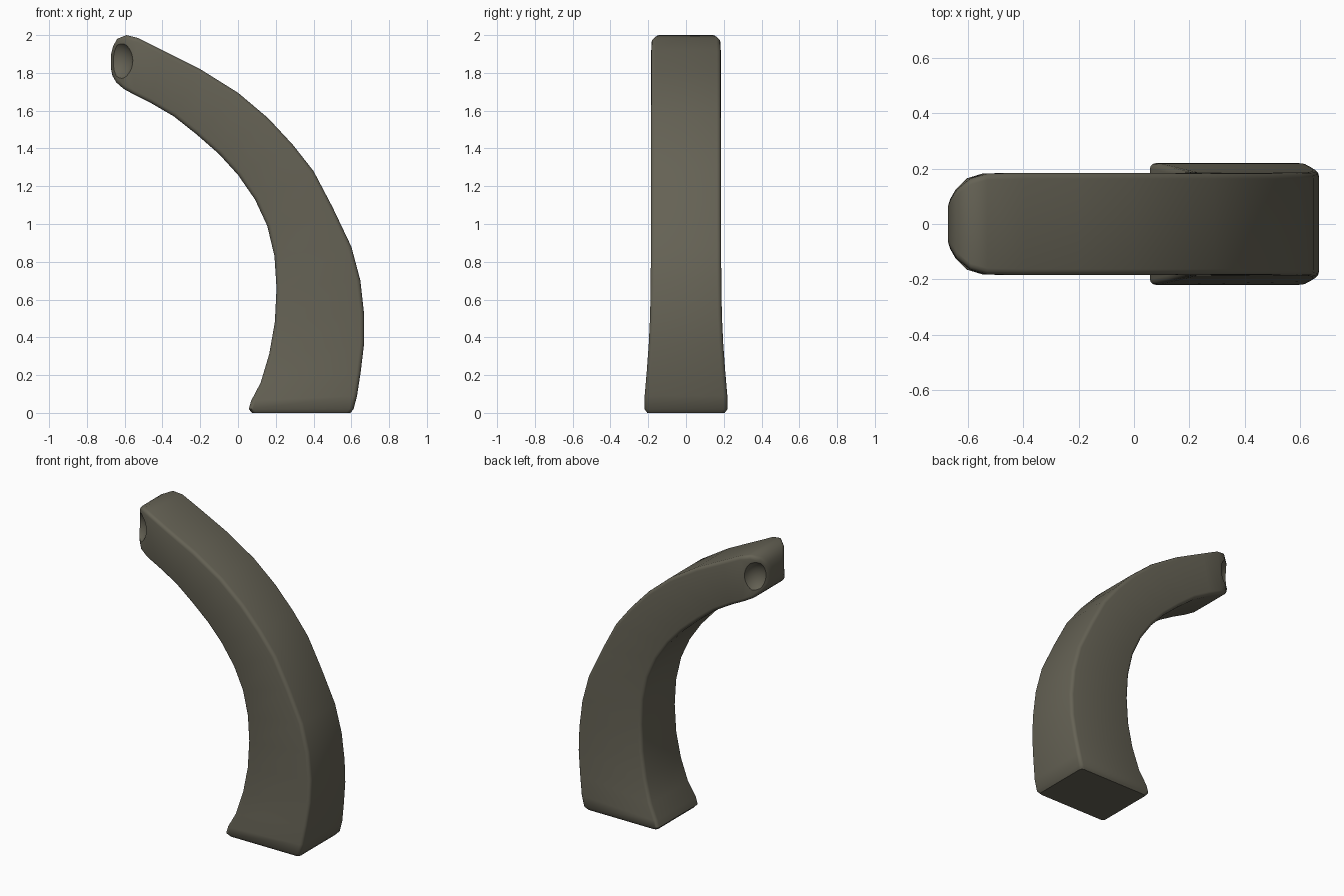
import bpy, bmesh, math
from mathutils import Vector

if "Cube" in bpy.data.objects:
    bpy.data.objects.remove(bpy.data.objects["Cube"])

olive = bpy.data.materials.new("dark olive grey")
olive.diffuse_color = (0.13, 0.122, 0.09, 1)
olive.use_nodes = True
olive.node_tree.nodes["Principled BSDF"].inputs["Base Color"].default_value = olive.diffuse_color

# Cross-sections: inner x, inner z, outer x, outer z, half width
SECTIONS = [
    (0.075, 0.0, 0.595, 0.0, 0.205),
    (0.057, 0.02, 0.612, 0.02, 0.22),
    (0.07, 0.065, 0.63, 0.09, 0.219),
    (0.12, 0.16, 0.65, 0.22, 0.208),
    (0.165, 0.31, 0.668, 0.37, 0.197),
    (0.195, 0.48, 0.668, 0.52, 0.19),
    (0.204, 0.66, 0.648, 0.70, 0.187),
    (0.193, 0.83, 0.60, 0.88, 0.186),
    (0.155, 0.99, 0.50, 1.09, 0.185),
    (0.09, 1.13, 0.40, 1.28, 0.185),
    (0.0, 1.26, 0.29, 1.42, 0.185),
    (-0.10, 1.37, 0.16, 1.56, 0.185),
    (-0.22, 1.475, 0.0, 1.695, 0.185),
    (-0.34, 1.57, -0.2, 1.82, 0.185),
    (-0.46, 1.64, -0.40, 1.92, 0.185),
    (-0.55, 1.685, -0.53, 1.985, 0.182),
    (-0.605, 1.715, -0.59, 2.0, 0.165),
    (-0.645, 1.75, -0.64, 1.98, 0.125),
    (-0.665, 1.785, -0.662, 1.94, 0.09),
    (-0.672, 1.82, -0.672, 1.90, 0.065),
]


def ring(bm, ix, iz, ox, oz, w, r=0.022, n=3):
    """Rounded rectangle between an inner and an outer profile point."""
    a, b = Vector((ix, 0, iz)), Vector((ox, 0, oz))
    mid, half = (a + b) / 2, (b - a).length / 2
    u, v = (b - a).normalized(), Vector((0, 1, 0))
    verts = []
    for k, (su, sv) in enumerate(((1, 1), (-1, 1), (-1, -1), (1, -1))):
        for i in range(n + 1):
            t = math.radians(90 * k + 90 * i / n)
            verts.append(bm.verts.new(
                mid + u * (su * (half - r) + r * math.cos(t))
                + v * (sv * (w - r) + r * math.sin(t))))
    return verts


# Curved horn body
bm = bmesh.new()
rings = [ring(bm, *s) for s in SECTIONS]
for a, b in zip(rings, rings[1:]):
    for i in range(len(a)):
        j = (i + 1) % len(a)
        bm.faces.new((a[i], a[j], b[j], b[i]))
bm.faces.new(rings[0])
bm.faces.new(rings[-1])
bmesh.ops.recalc_face_normals(bm, faces=bm.faces)
mesh = bpy.data.meshes.new("curved_horn")
bm.to_mesh(mesh)
bm.free()
horn = bpy.data.objects.new("curved_horn", mesh)
bpy.context.collection.objects.link(horn)
mesh.materials.append(olive)

# Hollows scooped out of both tip corners
for s in (-1, 1):
    bpy.ops.mesh.primitive_uv_sphere_add(segments=32, ring_count=20, radius=1,
                                         location=(-0.655, s * 0.195, 1.865))
    cutter = bpy.context.object
    cutter.name = "tip_hollow_cutter"
    cutter.scale = (0.1, 0.1, 0.115)
    cutter.hide_render = True
    cutter.data.materials.append(olive)
    bpy.context.view_layer.update()
    mod = horn.modifiers.new("hollow", 'BOOLEAN')
    mod.operation, mod.solver, mod.object = 'DIFFERENCE', 'EXACT', cutter
    bpy.context.view_layer.objects.active = horn
    bpy.ops.object.modifier_apply(modifier=mod.name)
    bpy.data.objects.remove(cutter)

bpy.ops.object.select_all(action='DESELECT')
horn.select_set(True)
bpy.context.view_layer.objects.active = horn
bpy.ops.object.shade_smooth_by_angle(angle=math.radians(40))
